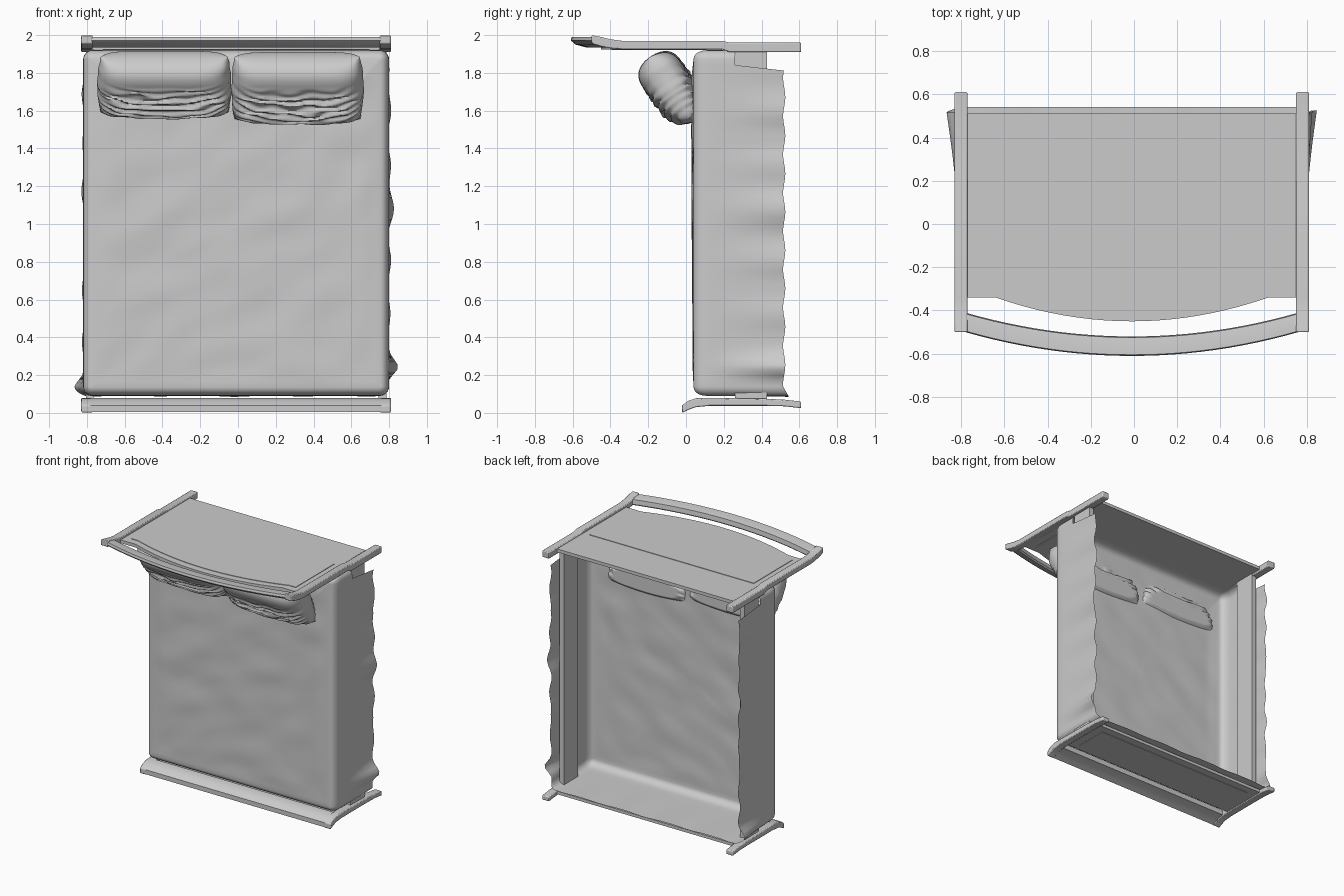
import bpy, bmesh, math
from mathutils import Vector, noise

if "Cube" in bpy.data.objects:
    bpy.data.objects.remove(bpy.data.objects["Cube"])

CX = -0.01  # the frame sits slightly left of the origin


def finish(bm, name, angle=35):
    bmesh.ops.recalc_face_normals(bm, faces=bm.faces)
    me = bpy.data.meshes.new(name)
    bm.to_mesh(me)
    bm.free()
    ob = bpy.data.objects.new(name, me)
    bpy.context.collection.objects.link(ob)
    bpy.context.view_layer.objects.active = ob
    ob.select_set(True)
    bpy.ops.object.shade_smooth_by_angle(angle=math.radians(angle))
    ob.select_set(False)
    return ob


def bevel(ob, w=0.006):
    m = ob.modifiers.new("bevel", 'BEVEL')
    m.width, m.segments, m.limit_method = w, 2, 'ANGLE'


def prism(name, pts, d):
    """Extrude a closed polygon of 3D points along vector d."""
    bm = bmesh.new()
    f = bm.faces.new([bm.verts.new(p) for p in pts])
    r = bmesh.ops.extrude_face_region(bm, geom=[f])
    bmesh.ops.translate(bm, vec=d, verts=[v for v in r['geom'] if isinstance(v, bmesh.types.BMVert)])
    return finish(bm, name)


def box(name, x0, x1, y0, y1, z0, z1):
    return prism(name, [(x0, y0, z0), (x1, y0, z0), (x1, y1, z0), (x0, y1, z0)], (0, 0, z1 - z0))


def loft(name, rings, close=True):
    """Skin equal-length closed rings, with caps at both ends."""
    bm = bmesh.new()
    vs = [[bm.verts.new(p) for p in r] for r in rings]
    n = len(rings[0])
    for a, b in zip(vs, vs[1:]):
        for i in range(n):
            j = (i + 1) % n
            bm.faces.new((a[i], a[j], b[j], b[i]))
    bm.faces.new(vs[0])
    bm.faces.new(vs[-1])
    return finish(bm, name)


# Posts of both end boards: side profile as (y, z low, z high)
head_prof = [(.61, 1.91, 1.96), (.23, 1.91, 1.96), (.19, 1.925, 1.97), (-.34, 1.925, 1.97),
             (-.40, 1.93, 1.978), (-.45, 1.94, 1.99), (-.50, 1.955, 2.0)]
foot_prof = [(.61, .025, .06), (.52, .035, .07), (.42, .037, .075), (.12, .037, .08),
             (.05, .03, .077), (.01, .015, .063), (-.02, 0, .04)]
for label, prof in (("head", head_prof), ("foot", foot_prof)):
    for side, s in (("left", -1), ("right", 1)):
        x = CX + s * .79
        pts = [(x - .03, y, a) for y, a, b in prof] + [(x - .03, y, b) for y, a, b in reversed(prof)]
        bevel(prism(f"{label}board_{side}_post", pts, (.06, 0, 0)))

# Bowed top rail of the headboard
rings = []
for i in range(25):
    t = i / 12 - 1
    yc = -.565 + .11 * t * t
    rings.append([(CX + .77 * t, yc + dy, z) for dy, z in
                  ((-.045, 1.972), (-.04, 1.99), (0, 1.988), (.04, 1.98), (.045, 1.945), (.035, 1.935), (-.02, 1.95))])
loft("headboard_top_rail", rings)


# Headboard panel with arched edge and raised field
def arched(hw, arch_w, y_low, y_side, y_mid, z):
    pts = [(CX + hw, y_low, z), (CX - hw, y_low, z), (CX - hw, y_side, z)]
    for i in range(21):
        t = i / 10 - 1
        pts.append((CX + arch_w * t, y_mid + (y_side - y_mid) * t * t, z))
    return pts + [(CX + hw, y_side, z)]


prism("headboard_panel", arched(.765, .63, .51, -.34, -.45, 1.925), (0, 0, .025))
prism("headboard_field", arched(.705, .65, .19, -.285, -.395, 1.921), (0, 0, .033))

# Footboard rail, panel and field
rail = [(y, a, b) for y, a, b in foot_prof if y < .1] + []
rail = [(.09, .036, .08)] + rail
prism("footboard_top_rail", [(CX - .77, y, a + .005) for y, a, b in rail] +
      [(CX - .77, y, b) for y, a, b in reversed(rail)], (1.54, 0, 0))
box("footboard_panel", CX - .77, CX + .77, .14, .51, .045, .068)
box("footboard_field", CX - .69, CX + .69, .19, .45, .041, .072)

# Side rails under the bedding
for side, s in (("left", -1), ("right", 1)):
    x = CX + s * .775
    box(f"{side}_side_rail", x - .02, x + .02, .26, .43, .07, 1.925)


# Bedspread: rounded-box shell, open underneath
def perimeter():
    hw, z0, z1, r = .81, .09, 1.92, .05
    out = []
    corners = [(hw - r, z0 + r, -90), (hw - r, z1 - r, 0), (-hw + r, z1 - r, 90), (-hw + r, z0 + r, 180)]
    for k, (cx, cz, a0) in enumerate(corners):
        for i in range(7):
            a = math.radians(a0 + 15 * i)
            out.append((cx + r * math.cos(a), cz + r * math.sin(a), math.cos(a), math.sin(a)))
        nx, nz, na = corners[(k + 1) % 4]
        a = math.radians(a0 + 90)
        p, q = out[-1], (nx + r * math.cos(a), nz + r * math.sin(a))
        for i in range(1, 60):
            f = i / 60
            out.append((p[0] + (q[0] - p[0]) * f, p[1] + (q[1] - p[1]) * f, math.cos(a), math.sin(a)))
    return out


def bump(v, c, w):
    return math.exp(-((v - c) / w) ** 2)


ring = perimeter()
rows = []
for k in range(9):  # hanging flaps, from hem upward
    f = 1 - k / 8
    row = []
    for x, z, nx, nz in ring:
        low = .26 if z > 1.84 else .52 + .02 * max(0, -nz)
        n = .008 * math.sin(z * 24 + x * 17) + .012 * noise.noise(Vector((x * 4, z * 5, 3)))
        if nx > .5:
            n += .045 * bump(z, .24, .05) + .018 * bump(z, 1.1, .1)
        elif nx < -.5:
            n += .035 * bump(z, .14, .04)
        n = 0 if z > 1.84 else max(n, -.006) * f ** 1.3
        y = .11 + (low - .11) * f + (.006 * math.sin(z * 31) * f if z < 1.84 else 0)
        row.append((CX + x + nx * n, y, z + nz * n * .4))
    rows.append(row)
for k in range(1, 6):  # rounded edge
    a = math.radians(18 * k)
    ins, y = .045 * (1 - math.cos(a)), .11 - .07 * math.sin(a)
    rows.append([(CX + x - nx * ins, y, z - nz * ins) for x, z, nx, nz in ring])
inner = rows[-1]
for k in range(1, 30):  # gently creased top
    f = 1 - k / 30
    row = []
    for x, y, z in inner:
        px, pz = CX + (x - CX) * f, 1.0 + (z - 1.0) * f
        c = noise.noise(Vector((px * 3 + pz * 2, pz * 5 - px * 3, 0)))
        w = min(1, (1 - f) * 8)
        row.append((px, .04 + w * (.007 * c - .008 * min(1, pz / 1.2)), pz))
    rows.append(row)
bm = bmesh.new()
vs = [[bm.verts.new(p) for p in r] for r in rows]
n = len(ring)
for a, b in zip(vs, vs[1:]):
    for i in range(n):
        j = (i + 1) % n
        bm.faces.new((a[i], a[j], b[j], b[i]))
mid = bm.verts.new((CX, .033, 1.0))
for i in range(n):
    bm.faces.new((vs[-1][i], vs[-1][(i + 1) % n], mid))
finish(bm, "bedspread", 50)


# Pillows leaning on the headboard, gathered toward their lower edge
def pillow(name, xc, hw, z_low, seed):
    nu, nv = 48, 64
    base, top = Vector((0, .035, z_low + .035)), Vector((0, -.19, 1.885))
    along = (top - base) / 2
    nrm = Vector((0, -along.z, along.y)).normalized()
    bm = bmesh.new()
    for sgn in (1, -1):
        grid = []
        for i in range(nu + 1):
            u = 2 * i / nu - 1
            col = []
            for j in range(nv + 1):
                v = math.sin(math.pi / 2 * (2 * j / nv - 1))
                edge = max(0, (1 - u ** 6) * (1 - abs(v) ** 4)) ** .5
                fold = min(1, max(0, (.45 - v) * 2))
                t = (.115 + .02 * v) * edge
                wav = noise.noise(Vector((u * 2.5, v * 4, seed)))
                t += fold * edge * (.011 * math.sin(27 * (v - .3 * u * u) + 4 * wav) + .01 * wav)
                p = (base + top) / 2 + along * (v - (.1 * (1 - u * u) - .1) * (v < 0) * v * -1) + nrm * (sgn * t)
                p.x = xc + hw * u * (1 - .05 * v * v + .012 * wav)
                p.y, p.z = min(p.y, .055), min(p.z, 1.922)
                col.append(bm.verts.new(p))
            grid.append(col)
        for i in range(nu):
            for j in range(nv):
                bm.faces.new((grid[i][j], grid[i + 1][j], grid[i + 1][j + 1], grid[i][j + 1]))
    bmesh.ops.remove_doubles(bm, verts=bm.verts, dist=.0004)
    finish(bm, name, 60)


pillow("left_pillow", -.39, .355, 1.54, 1.0)
pillow("right_pillow", .315, .35, 1.505, 7.0)
